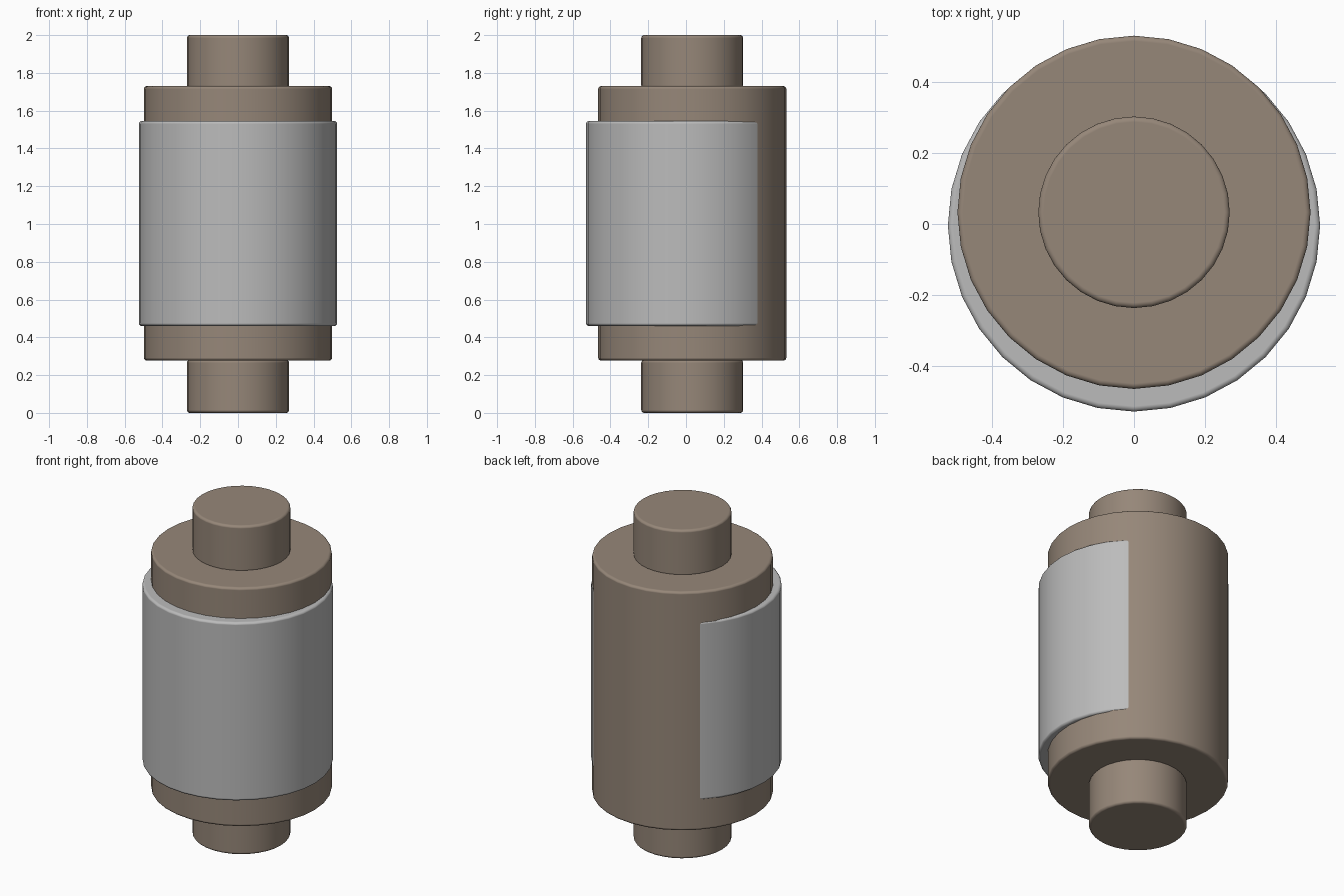
import bpy

cube = bpy.data.objects.get("Cube")
if cube:
    bpy.data.objects.remove(cube, do_unlink=True)


def material(name, colour):
    mat = bpy.data.materials.new(name)
    mat.use_nodes = True
    mat.diffuse_color = colour
    bsdf = next(n for n in mat.node_tree.nodes if n.type == "BSDF_PRINCIPLED")
    bsdf.inputs["Base Color"].default_value = colour
    return mat


def drum(name, radius, y, bottom, top, mat):
    """Upright cylinder with softly rounded rims."""
    bpy.ops.mesh.primitive_cylinder_add(
        vertices=32, radius=radius, depth=top - bottom,
        location=(0, y, (bottom + top) / 2))
    obj = bpy.context.object
    obj.name = name
    obj.data.materials.append(mat)
    obj.data.polygons.foreach_set("use_smooth", [True] * len(obj.data.polygons))
    bevel = obj.modifiers.new("rounded_rim", "BEVEL")
    bevel.width = 0.015
    bevel.segments = 4
    bevel.limit_method = "ANGLE"
    bevel.harden_normals = True
    return obj


brown = material("warm_brown", (0.305, 0.242, 0.19, 1))
silver = material("light_grey", (0.5, 0.5, 0.5, 1))

# Main body and the two end stubs share one axis
AXIS_Y = 0.033
drum("body", 0.498, AXIS_Y, 0.277, 1.73, brown)
drum("lower_stub", 0.27, AXIS_Y, 0.0, 0.28, brown)
drum("upper_stub", 0.27, AXIS_Y, 1.72, 2.0, brown)

# Off-centre sleeve that emerges from the body around the front
drum("front_sleeve", 0.525, -0.004, 0.46, 1.545, silver)
